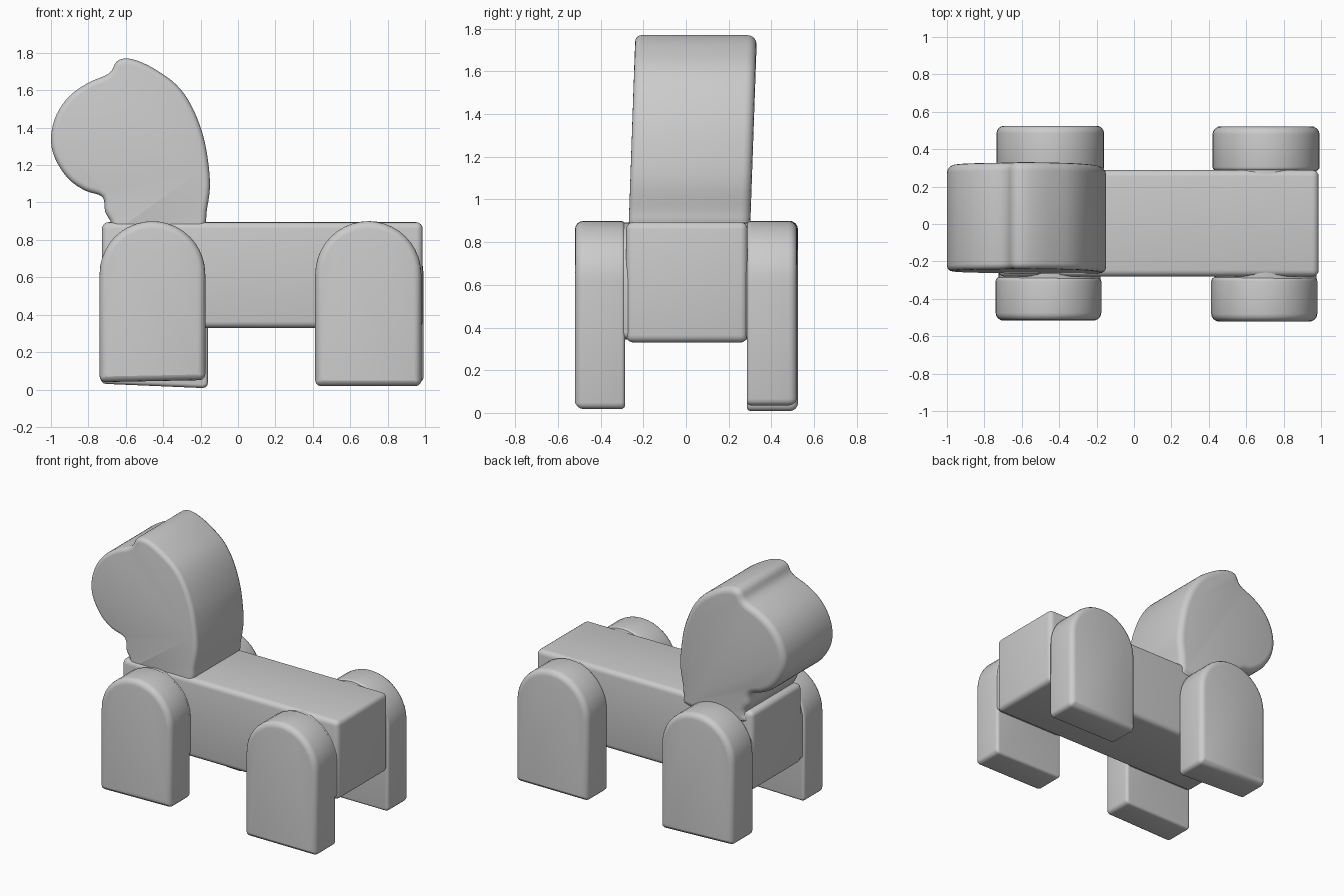
import bpy, bmesh, math
from mathutils import Vector

cube = bpy.data.objects.get("Cube")
if cube:
    bpy.data.objects.remove(cube, do_unlink=True)

clay = bpy.data.materials.new("clay_grey")
clay.use_nodes = True
clay.diffuse_color = (0.6, 0.6, 0.6, 1)
clay.node_tree.nodes["Principled BSDF"].inputs["Base Color"].default_value = (0.6, 0.6, 0.6, 1)


def finish(bm, name):
    bmesh.ops.recalc_face_normals(bm, faces=bm.faces)
    mesh = bpy.data.meshes.new(name)
    bm.to_mesh(mesh)
    bm.free()
    mesh.materials.append(clay)
    ob = bpy.data.objects.new(name, mesh)
    bpy.context.collection.objects.link(ob)
    bpy.ops.object.select_all(action='DESELECT')
    ob.select_set(True)
    bpy.context.view_layer.objects.active = ob
    bpy.ops.object.shade_smooth_by_angle(angle=math.radians(40))
    return ob


def prism(name, outline, y0, y1, r0, r1, lean=0.0):
    """Extrude an anticlockwise x-z outline along y, rounding the rims by r0 and r1."""
    pts = [Vector(p) for p in outline]
    n = len(pts)
    normals = []
    for i in range(n):
        t = (pts[(i + 1) % n] - pts[i - 1]).normalized()
        normals.append(Vector((t.y, -t.x)))
    arc = [k * math.pi / 8 for k in range(5)]
    rings = [(y0 + r0 * (1 - math.sin(a)), r0 * (1 - math.cos(a))) for a in reversed(arc)]
    rings = [(y0 + r0 * (1 - math.cos(a)), r0 * (1 - math.sin(a))) for a in arc]
    rings += [(y1 - r1 * (1 - math.cos(a)), r1 * (1 - math.sin(a))) for a in reversed(arc)]
    bm = bmesh.new()
    loops = []
    for y, inset in rings:
        loop = []
        for p, nrm in zip(pts, normals):
            q = p - nrm * inset
            loop.append(bm.verts.new((q.x, y + lean * (q.y - 0.9), q.y)))
        loops.append(loop)
    for a, b in zip(loops, loops[1:]):
        for i in range(n):
            j = (i + 1) % n
            bm.faces.new((a[i], a[j], b[j], b[i]))
    bm.faces.new(loops[0])
    bm.faces.new(loops[-1])
    return finish(bm, name)


def arch(x0, x1, bottom, top, tilt=0.0, corner=0.03):
    """Round-topped outline with small rounded lower corners."""
    r, cx = (x1 - x0) / 2, (x0 + x1) / 2
    pts = []
    for x, z, start in ((x0 + corner, bottom, 180), (x1 - corner, bottom + tilt, 270)):
        for k in range(4):
            a = math.radians(start + 30 * k)
            pts.append((x + corner * math.cos(a), z + corner + corner * math.sin(a)))
    for k in range(21):
        a = math.pi * k / 20
        pts.append((cx + r * math.cos(a), top - r + r * math.sin(a)))
    return pts


def smooth_loop(points, steps=4):
    """Closed Catmull-Rom curve through the points."""
    p = [Vector(q) for q in points]
    n, out = len(p), []
    for i in range(n):
        a, b, c, d = p[i - 1], p[i], p[(i + 1) % n], p[(i + 2) % n]
        for k in range(steps):
            t = k / steps
            out.append(0.5 * (2 * b + (c - a) * t + (2 * a - 5 * b + 4 * c - d) * t ** 2
                              + (3 * b - a - 3 * c + d) * t ** 3))
    return out


# Body block
bm = bmesh.new()
bmesh.ops.create_cube(bm, size=1)
for v in bm.verts:
    v.co = (0.13 + v.co.x * 1.715, 0.004 + v.co.y * 0.57, 0.612 + v.co.z * 0.565)
bmesh.ops.bevel(bm, geom=bm.edges[:], offset=0.035, segments=4, profile=0.5, affect='EDGES')
finish(bm, "body")

# Legs: name, x range, side, outer reach, bottom height, bottom tilt
legs = [
    ("front_right_leg", -0.74, -0.175, -1, 0.515, 0.04, 0.01),
    ("front_left_leg", 0.413, 0.98, -1, 0.52, 0.018, 0.0),
    ("back_right_leg", -0.735, -0.16, 1, 0.525, 0.03, -0.022),
    ("back_left_leg", 0.42, 0.992, 1, 0.52, 0.035, 0.0),
]
for name, x0, x1, side, reach, low, tilt in legs:
    outline = arch(x0, x1, low, 0.9, tilt)
    if side < 0:
        prism(name, outline, -reach, -0.285, 0.04, 0.02)
    else:
        prism(name, outline, 0.285, reach, 0.02, 0.04)

# Shoulder and hip fill the seams between legs and body
for name, x0, x1 in (("shoulder", -0.725, -0.18), ("hip", 0.43, 0.975)):
    prism(name, arch(x0, x1, 0.345, 0.892), -0.42, 0.42, 0.03, 0.03)

# Head with crest bump, muzzle and flared neck
head = [(-0.66, 0.8), (-0.22, 0.8), (-0.175, 0.885), (-0.168, 0.95), (-0.15, 1.08),
        (-0.16, 1.22), (-0.19, 1.37), (-0.25, 1.52), (-0.33, 1.63), (-0.44, 1.71),
        (-0.53, 1.755), (-0.6, 1.77), (-0.65, 1.752), (-0.69, 1.69), (-0.8, 1.64),
        (-0.9, 1.57), (-0.97, 1.47), (-1.0, 1.35), (-0.98, 1.24), (-0.91, 1.13),
        (-0.82, 1.065), (-0.725, 1.03), (-0.71, 0.95), (-0.675, 0.885)]
prism("head", smooth_loop(head), -0.268, 0.302, 0.03, 0.045, lean=0.035)
